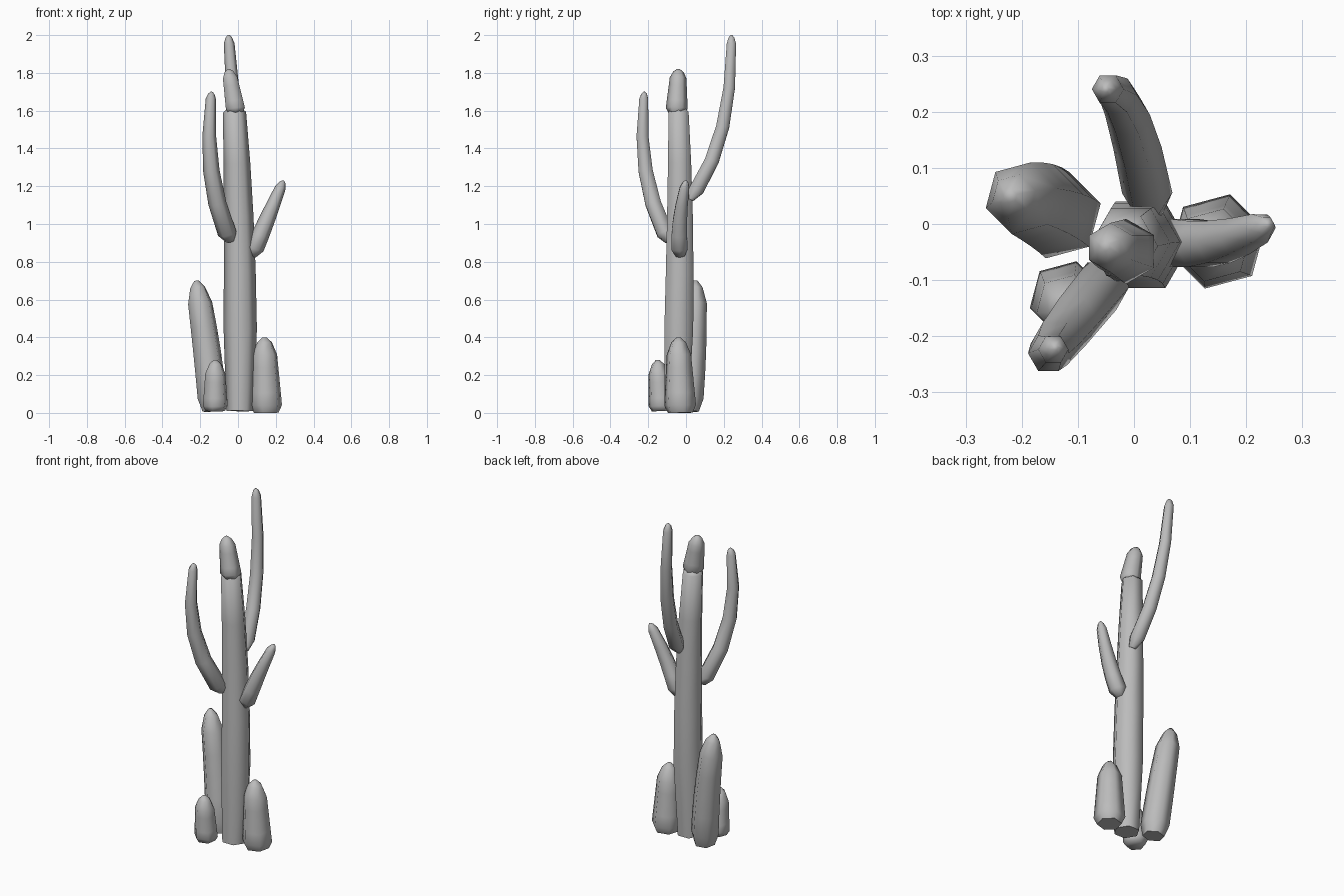
import bpy
import bmesh
import math
from mathutils import Vector

UP = Vector((0, 0, 1))
BODY_STEPS = 4

default_cube = bpy.data.objects.get("Cube")
if default_cube:
    bpy.data.objects.remove(default_cube, do_unlink=True)


def make_material(name, shade):
    """Create one flat neutral material."""
    material = bpy.data.materials.new(name)
    material.use_nodes = True
    colour = (shade, shade, shade, 1)
    material.diffuse_color = colour
    shader = material.node_tree.nodes["Principled BSDF"]
    shader.inputs["Base Color"].default_value = colour
    return material


def ring_stations(foot, foot_width, nose):
    """List (position, width) pairs: narrow foot, even body, rounded nose."""
    stations = [(0, foot_width)]
    for step in range(BODY_STEPS + 1):
        share = step / BODY_STEPS
        stations.append((foot + (1 - nose - foot) * share, 1))
    stations.append((1 - nose * 0.3, 0.65))
    stations.append((1, 0.2))
    return stations


def add_ring(bm, centre, along, radius, turn, sides):
    """Add a polygon of vertices facing mostly along the stem."""
    lean = UP.rotation_difference(UP.lerp(along, 0.7))
    ring = []
    for side in range(sides):
        angle = math.tau * side / sides + turn
        spoke = Vector((math.cos(angle), math.sin(angle), 0))
        ring.append(bm.verts.new(centre + lean @ spoke * radius))
    return ring


def stem(name, material, base, tip, bend=None, thick=0.1, thin=0.1,
         foot=0.1, foot_width=0.75, nose=0.2, turn=0, sides=6):
    """Build one tapering stem along a gently bent path."""
    base, tip = Vector(base), Vector(tip)
    middle = Vector(bend) if bend else (base + tip) / 2
    taper = 2 if bend else 1
    bm = bmesh.new()
    rings = []
    for t, width in ring_stations(foot, foot_width, nose):
        first = base.lerp(middle, t)
        second = middle.lerp(tip, t)
        radius = (thick + (thin - thick) * t ** taper) * width
        along = (second - first).normalized()
        rings.append(add_ring(bm, first.lerp(second, t), along, radius, turn, sides))

    # Side walls and end caps
    for lower, upper in zip(rings, rings[1:]):
        for side in range(sides):
            following = (side + 1) % sides
            bm.faces.new((lower[side], lower[following], upper[following], upper[side]))
    bm.faces.new(list(reversed(rings[0])))
    bm.faces.new(rings[-1])

    mesh = bpy.data.meshes.new(name)
    bm.to_mesh(mesh)
    bm.free()
    mesh.materials.append(material)
    part = bpy.data.objects.new(name, mesh)
    bpy.context.collection.objects.link(part)
    bpy.ops.object.select_all(action="DESELECT")
    part.select_set(True)
    bpy.context.view_layer.objects.active = part
    bpy.ops.object.shade_smooth_by_angle(angle=math.radians(65))


grey = make_material("plain_grey", 0.5)
quarter_side = math.pi / 12
half_side = math.pi / 6

# Main trunk and its pointed cap
stem("trunk", grey, base=(0.01, -0.05, 0.01), bend=(0.02, -0.02, 0.9),
     tip=(-0.02, -0.04, 1.62), thick=0.09, thin=0.06,
     foot=0.25, foot_width=0.8, nose=0.02)
stem("trunk_cap", grey, base=(-0.01, -0.05, 1.59), tip=(-0.05, -0.04, 1.82),
     thick=0.06, thin=0.04, foot=0.1, nose=0.2, turn=half_side)

# Branching arms
stem("front_right_arm", grey, base=(-0.04, -0.09, 0.91),
     bend=(-0.19, -0.27, 1.24), tip=(-0.14, -0.22, 1.7),
     thick=0.05, thin=0.025, foot=0.06, foot_width=0.5, nose=0.04)
stem("back_arm", grey, base=(0.03, 0.02, 1.13),
     bend=(-0.01, 0.25, 1.43), tip=(-0.05, 0.24, 2),
     thick=0.045, thin=0.027, foot=0.08, foot_width=0.5, nose=0.04)
stem("left_arm", grey, base=(0.07, -0.03, 0.83),
     bend=(0.14, -0.05, 0.99), tip=(0.24, 0, 1.23),
     thick=0.05, thin=0.025, foot=0.12, foot_width=0.5, nose=0.08)

# Shoots around the foot of the trunk
stem("tall_shoot", grey, base=(-0.13, 0.01, 0.01), bend=(-0.16, 0.04, 0.35),
     tip=(-0.22, 0.05, 0.7), thick=0.08, thin=0.06, nose=0.17, turn=quarter_side)
stem("small_shoot", grey, base=(-0.12, -0.13, 0.01), tip=(-0.12, -0.15, 0.28),
     thick=0.07, thin=0.05, nose=0.27, turn=quarter_side)
stem("left_shoot", grey, base=(0.15, -0.03, 0), tip=(0.14, -0.04, 0.4),
     thick=0.09, thin=0.06, nose=0.23, turn=quarter_side)
